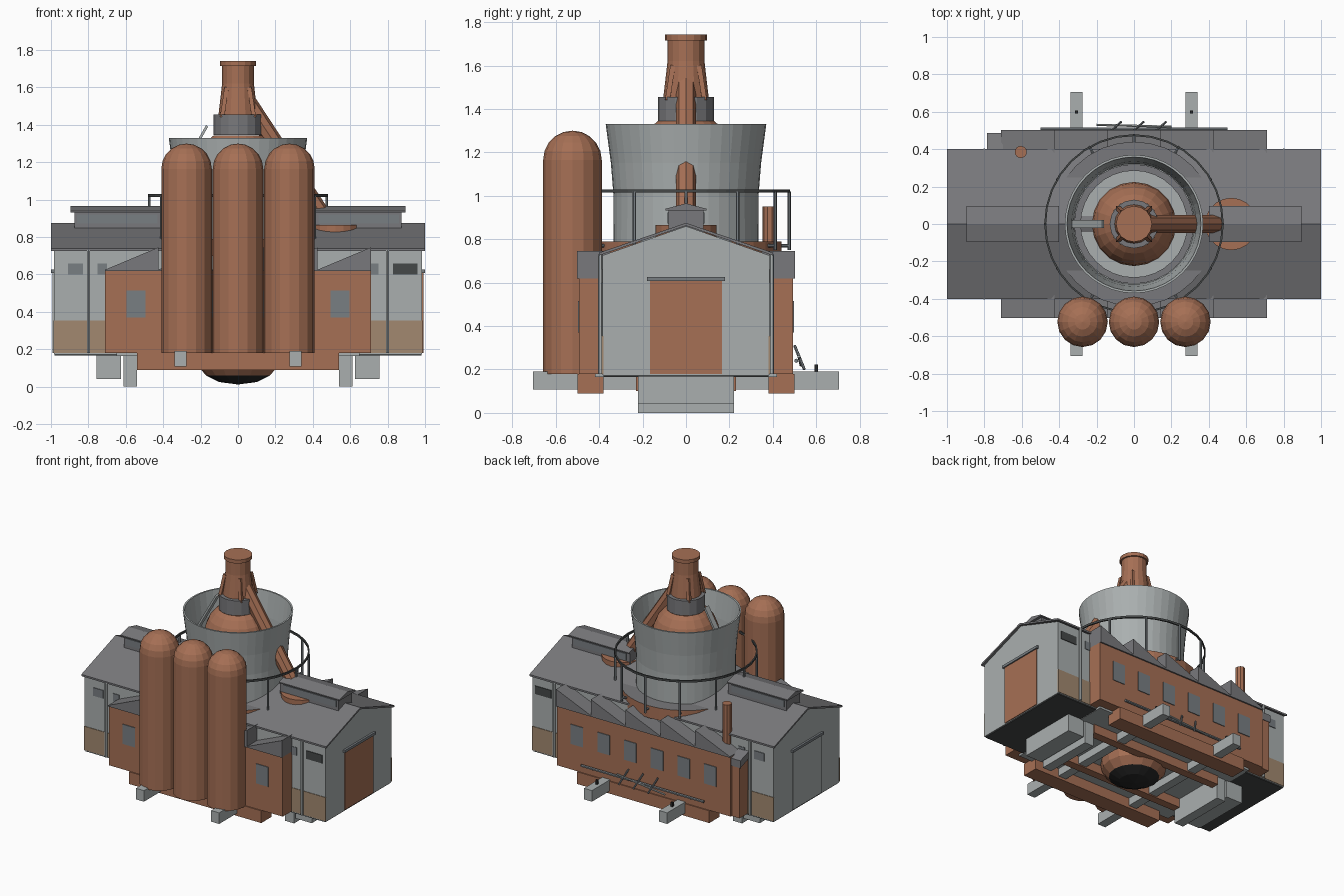
import bpy, bmesh, math
from mathutils import Vector

cube = bpy.data.objects.get("Cube")
if cube:
    bpy.data.objects.remove(cube)


def material(name, r, g, b):
    m = bpy.data.materials.new(name)
    m.use_nodes = True
    m.diffuse_color = (r, g, b, 1)
    m.node_tree.nodes["Principled BSDF"].inputs["Base Color"].default_value = (r, g, b, 1)
    return m


BROWN = material("rust brown", 0.38, 0.16, 0.09)
PALE = material("pale grey", 0.40, 0.43, 0.43)
ROOF = material("roof grey", 0.19, 0.19, 0.20)
TAN = material("tan", 0.36, 0.25, 0.16)
GLASS = material("window grey", 0.19, 0.21, 0.225)
DARK = material("dark grey", 0.06, 0.065, 0.065)
BLACK = material("soot black", 0.02, 0.02, 0.02)


def finish(name, bm, *mats):
    bmesh.ops.recalc_face_normals(bm, faces=bm.faces)
    me = bpy.data.meshes.new(name)
    bm.to_mesh(me)
    bm.free()
    for m in mats:
        me.materials.append(m)
    ob = bpy.data.objects.new(name, me)
    bpy.context.collection.objects.link(ob)
    return ob


def box(name, xs, ys, zs, mat):
    bm = bmesh.new()
    bmesh.ops.create_cube(bm, size=1)
    for v in bm.verts:
        for i, (lo, hi) in enumerate((xs, ys, zs)):
            v.co[i] = lo if v.co[i] < 0 else hi
    return finish(name, bm, mat)


def prism(name, profile, axis, lo, hi, mat):
    """Extrude a closed 2D profile along x or y."""
    bm = bmesh.new()
    place = (lambda p: (lo, p[0], p[1])) if axis == "x" else (lambda p: (p[0], lo, p[1]))
    face = bm.faces.new([bm.verts.new(place(p)) for p in profile])
    out = bmesh.ops.extrude_face_region(bm, geom=[face])["geom"]
    step = Vector((hi - lo, 0, 0) if axis == "x" else (0, hi - lo, 0))
    bmesh.ops.translate(bm, vec=step, verts=[g for g in out if isinstance(g, bmesh.types.BMVert)])
    return finish(name, bm, mat)


def lathe(name, profile, segs, mats, x=0, y=0, rule=None):
    """Spin (radius, z) points about the vertical axis."""
    bm = bmesh.new()
    vs = [bm.verts.new((r, 0, z)) for r, z in profile]
    edges = [bm.edges.new(pair) for pair in zip(vs, vs[1:])]
    bmesh.ops.spin(bm, geom=vs + edges, cent=(0, 0, 0), axis=(0, 0, 1),
                   angle=math.tau, steps=segs, use_duplicate=False)
    bmesh.ops.remove_doubles(bm, verts=bm.verts, dist=0.0005)
    if rule:
        for f in bm.faces:
            f.material_index = rule(f.calc_center_median())
    bmesh.ops.translate(bm, vec=(x, y, 0), verts=bm.verts)
    return finish(name, bm, *mats)


def rod(name, a, b, radius, mat, segs=6):
    a, b = Vector(a), Vector(b)
    bm = bmesh.new()
    bmesh.ops.create_cone(bm, cap_ends=True, segments=segs, radius1=radius,
                          radius2=radius, depth=(b - a).length)
    turn = (b - a).to_track_quat("Z", "Y").to_matrix().to_4x4()
    bmesh.ops.transform(bm, matrix=turn, verts=bm.verts)
    bmesh.ops.translate(bm, vec=(a + b) / 2, verts=bm.verts)
    return finish(name, bm, mat)


# Main hall and its pitched roof
prism("main_hall", [(-0.385, 0.175), (0.385, 0.175), (0.385, 0.725), (0, 0.86), (-0.385, 0.725)],
      "x", -0.985, 0.985, PALE)
prism("main_roof", [(-0.40, 0.725), (0, 0.862), (0.40, 0.725), (0.40, 0.738), (0, 0.875), (-0.40, 0.738)],
      "x", -1, 1, ROOF)
box("hall_floor", (-0.98, 0.98), (-0.38, 0.38), (0.168, 0.176), DARK)

# Gable doors with their lintel rails
for s, mat in ((1, BROWN), (-1, PALE)):
    box("gable_door", sorted((s * 0.98, s * 0.991)), (-0.165, 0.165), (0.18, 0.61), mat)
    box("door_rail", sorted((s * 0.98, s * 1.0)), (-0.18, 0.18), (0.608, 0.627), GLASS)

for s in (-1, 1):
    # Wainscot, high windows and drainpipes of the long walls
    for e in (-1, 1):
        box("wainscot", sorted((e * 0.70, e * 0.986)), sorted((s * 0.38, s * 0.389)), (0.18, 0.355), TAN)
        box("small_window", sorted((e * 0.70, e * 0.75)), sorted((s * 0.38, s * 0.389)), (0.60, 0.66), GLASS)
        rod("drainpipe", (e * 0.80, s * 0.395, 0.18), (e * 0.80, s * 0.395, 0.73), 0.010, PALE)
    box("vent_window", (0.83, 0.96), sorted((s * 0.38, s * 0.390)), (0.60, 0.66), DARK)
    box("high_window", (-0.91, -0.83), sorted((s * 0.38, s * 0.390)), (0.60, 0.66), GLASS)

    # Side wings with sawtooth roofs and six windows each
    box("side_wing", (-0.71, 0.71), sorted((s * 0.36, s * 0.492)), (0.18, 0.62), BROWN)
    for i in range(5):
        x = -0.71 + i * 0.284
        prism("sawtooth_roof", [(x, 0.618), (x + 0.284, 0.618), (x + 0.284, 0.745), (x, 0.626)],
              "y", s * 0.35, s * 0.502, ROOF)
    for i in range(6):
        x = (i - 2.5) * 0.218
        box("wing_window", (x - 0.05, x + 0.05), sorted((s * 0.48, s * 0.497)), (0.37, 0.515), GLASS)

    # Ridge vents
    xs = sorted((s * 0.40, s * 0.875))
    box("ridge_vent", xs, (-0.08, 0.08), (0.83, 0.935), ROOF)
    box("vent_louvre", sorted((s * 0.43, s * 0.86)), (-0.085, 0.085), (0.872, 0.922), GLASS)
    prism("vent_cap", [(-0.095, 0.932), (0.095, 0.932), (0.095, 0.94), (0, 0.965), (-0.095, 0.94)],
          "x", *sorted((s * 0.40, s * 0.895)), ROOF)

    # Footings, cross beams and runners below
    box("inner_foot", sorted((s * 0.54, s * 0.612)), (-0.22, 0.22), (0, 0.17), PALE)
    box("outer_foot", sorted((s * 0.625, s * 0.757)), (-0.22, 0.22), (0.04, 0.172), PALE)
    box("cross_beam", sorted((s * 0.275, s * 0.34)), (-0.705, 0.705), (0.108, 0.19), PALE)
    box("beam_post", sorted((s * 0.30, s * 0.315)), (0.592, 0.608), (0.19, 0.222), BLACK)
    box("outer_runner", (-0.54, 0.54), sorted((s * 0.38, s * 0.50)), (0.09, 0.18), BROWN)
    box("inner_runner", (-0.54, 0.54), sorted((s * 0.17, s * 0.23)), (0.10, 0.172), BROWN)
box("base_plate", (-0.65, 0.65), (-0.42, 0.42), (0.165, 0.18), PALE)

# Annex with stove pipe
prism("pipe_annex", [(0.36, 0.18), (0.48, 0.18), (0.48, 0.56), (0.36, 0.60)], "x", -0.775, -0.70, BROWN)
prism("annex_cap", [(0.36, 0.60), (0.487, 0.555), (0.487, 0.61), (0.36, 0.65)], "x", -0.785, -0.70, ROOF)
rod("stove_pipe", (-0.605, 0.385, 0.60), (-0.605, 0.385, 0.95), 0.033, BROWN, 10)

# Domed silos
dome = [(0.135 * math.cos(a), 1.165 + 0.135 * math.sin(a)) for a in (math.pi / 10 * k for k in range(6))]
for x in (-0.275, 0, 0.275):
    lathe("silo", [(0, 0.18), (0.135, 0.18)] + dome, 16, [BROWN], x, -0.523)

# Tower platform and flared shell
lathe("tower_platform", [(0, 0.70), (0.44, 0.70), (0.44, 0.79), (0, 0.79)], 32, [BROWN, ROOF],
      rule=lambda c: 1 if c.z > 0.78 else 0)
lathe("tower_shell", [(0.335, 0.78), (0.334, 1.0), (0.346, 1.15), (0.37, 1.33), (0.358, 1.33),
                      (0.334, 1.15), (0.322, 1.0), (0.322, 0.86), (0, 0.86)], 40, [PALE])
lathe("tower_floor", [(0.32, 0.87), (0.32, 0.95), (0.285, 0.95), (0.285, 0.87)], 32, [ROOF])

# Reactor vessel inside the tower, collar and chimney
ball = [(0.225 * math.cos(a), 1.16 + 0.225 * math.sin(a)) for a in (math.radians(d) for d in (0, 15, 30, 45, 55))]
lathe("reactor_dome", [(0.225, 0.86)] + ball, 20, [BROWN])
lathe("chimney_collar", [(0.10, 1.345), (0.13, 1.345), (0.13, 1.455), (0.09, 1.455)], 16, [ROOF])
lathe("chimney", [(0.106, 1.44), (0.085, 1.62), (0.085, 1.715), (0.096, 1.715), (0.096, 1.742), (0, 1.742)],
      16, [BROWN])
for k in range(4):
    a = math.pi / 4 + k * math.pi / 2
    c, s = math.cos(a), math.sin(a)
    rod("chimney_rib", (0.12 * c, 0.12 * s, 1.44), (0.086 * c, 0.086 * s, 1.60), 0.016, BROWN, 4)

# Sloping duct to the roof drum, gangway on the other side
rod("duct", (0.04, 0, 1.54), (0.44, 0, 0.93), 0.047, BROWN, 8)
lathe("roof_drum", [(0.14, 0.72), (0.14, 0.865), (0, 0.865)], 20, [BROWN], 0.52)
prism("gangway", [(-0.335, 1.11), (-0.325, 1.10), (-0.16, 1.39), (-0.17, 1.40)], "y", -0.022, 0.022, PALE)

# Railing round the platform
lathe("rail", [(0.470, 1.015), (0.480, 1.015), (0.480, 1.03), (0.470, 1.03), (0.470, 1.015)], 32, [DARK])
for k in range(12):
    c, s = math.cos(k * math.pi / 6), math.sin(k * math.pi / 6)
    rod("rail_post", (0.475 * c, 0.475 * s, 0.75), (0.475 * c, 0.475 * s, 1.02), 0.008, GLASS)
    rod("rail_bracket", (0.42 * c, 0.42 * s, 0.77), (0.478 * c, 0.478 * s, 0.77), 0.008, GLASS)

# Pipework on the back wall
rod("wall_pipe", (-0.5, 0.508, 0.24), (0.5, 0.508, 0.24), 0.010, GLASS)
for x in (-0.12, 0, 0.12):
    rod("pipe_strut", (x, 0.50, 0.31), (x + 0.05, 0.545, 0.20), 0.007, GLASS)
rod("loose_bar", (-0.2, 0.53, 0.22), (0.2, 0.52, 0.26), 0.007, PALE)

# Vessel bottom with a sooty core
lathe("vessel_bottom", [(0.225, 0.17), (0.215, 0.11), (0.17, 0.06), (0.10, 0.025), (0, 0.012)], 16,
      [BROWN, BLACK], rule=lambda c: 1 if c.z < 0.05 else 0)
